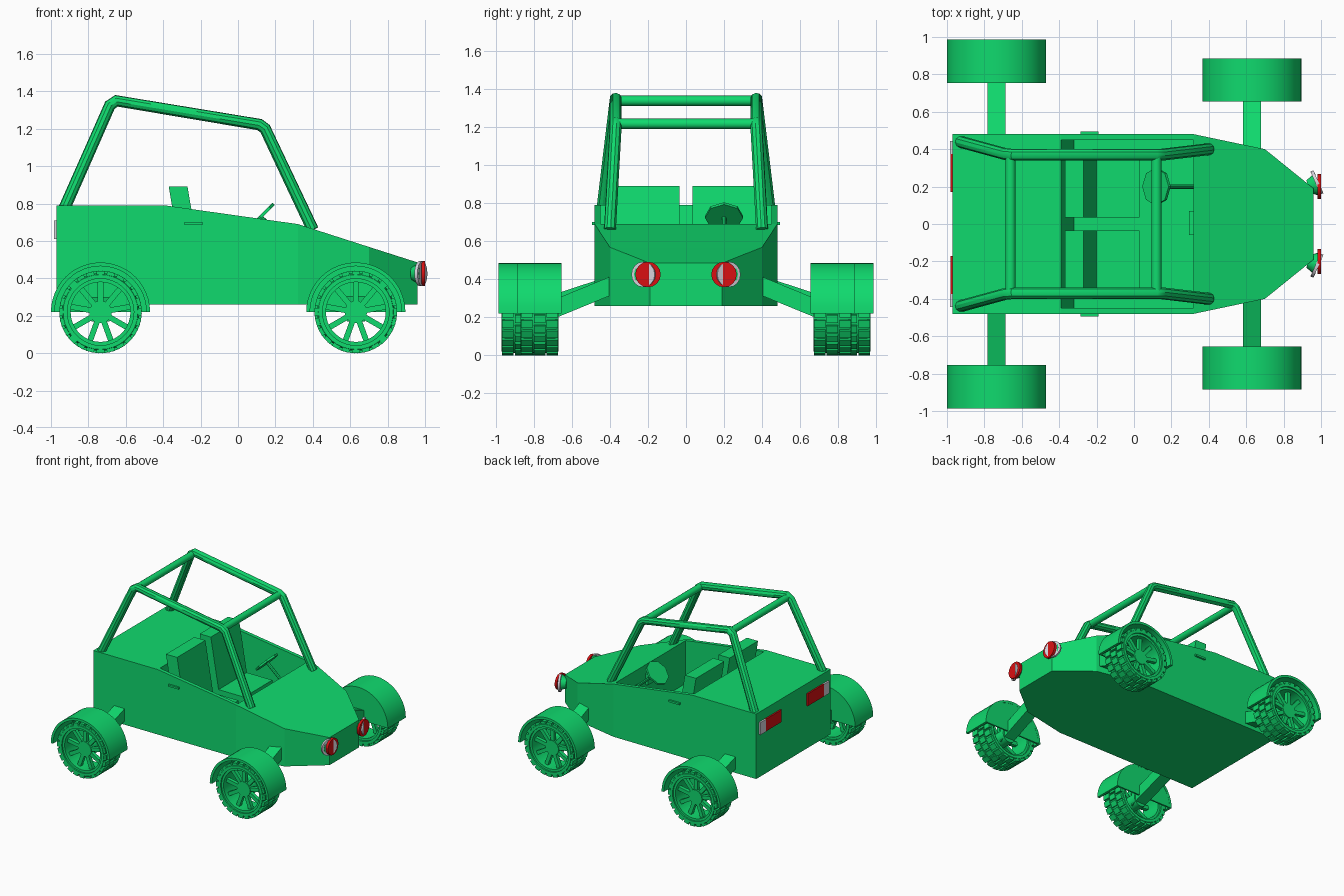
import bpy, bmesh, math
from mathutils import Vector, Matrix

if "Cube" in bpy.data.objects:
    bpy.data.objects.remove(bpy.data.objects["Cube"])


def material(name, rgb):
    m = bpy.data.materials.new(name)
    m.diffuse_color = (*rgb, 1)
    m.use_nodes = True
    m.node_tree.nodes["Principled BSDF"].inputs["Base Color"].default_value = m.diffuse_color
    return m


GREEN = material("green paint", (0.005, 0.70, 0.155))
RED = material("red lamp", (0.70, 0.005, 0.006))
GREY = material("pale grey trim", (0.68, 0.66, 0.72))


def finish(name, bm, mat=GREEN, smooth=False):
    bmesh.ops.recalc_face_normals(bm, faces=bm.faces)
    me = bpy.data.meshes.new(name)
    bm.to_mesh(me)
    bm.free()
    me.materials.append(mat)
    ob = bpy.data.objects.new(name, me)
    bpy.context.collection.objects.link(ob)
    if smooth:
        bpy.ops.object.select_all(action='DESELECT')
        ob.select_set(True)
        bpy.context.view_layer.objects.active = ob
        bpy.ops.object.shade_smooth_by_angle(angle=math.radians(35))
    return ob


def loft(bm, rings, closed=False):
    loops = [[bm.verts.new(p) for p in r] for r in rings]
    n = len(loops[0])
    pairs = list(zip(loops, loops[1:] + loops[:1])) if closed else list(zip(loops, loops[1:]))
    for a, b in pairs:
        for i in range(n):
            j = (i + 1) % n
            bm.faces.new((a[i], a[j], b[j], b[i]))
    if not closed:
        bm.faces.new(loops[0])
        bm.faces.new(loops[-1])


def prism(name, pts, y0, y1, mat=GREEN):
    """Extrude an x-z outline along y."""
    bm = bmesh.new()
    loft(bm, [[(x, y, z) for x, z in pts] for y in (y0, y1)])
    return finish(name, bm, mat)


def box(name, x0, x1, y0, y1, z0, z1, mat=GREEN):
    return prism(name, [(x0, z0), (x1, z0), (x1, z1), (x0, z1)], y0, y1, mat)


def rod(name, a, b, r0, r1=None, n=16, mat=GREEN, smooth=True):
    """Cylinder or cone from a to b."""
    a, b = Vector(a), Vector(b)
    bm = bmesh.new()
    rot = (b - a).to_track_quat('Z', 'Y').to_matrix().to_4x4()
    bmesh.ops.create_cone(bm, cap_ends=True, segments=n, radius1=r0,
                          radius2=r0 if r1 is None else r1, depth=(b - a).length,
                          matrix=Matrix.Translation((a + b) / 2) @ rot)
    return finish(name, bm, mat, smooth)


def arc_ring(name, cx, cz, section, n, full=True):
    """Sweep an (r, y) section round a y axis: a whole turn or the upper half."""
    bm = bmesh.new()
    count = n if full else n + 1
    span = 2 * math.pi if full else math.pi
    rings = []
    for i in range(count):
        t = span * i / n
        rings.append([(cx + r * math.cos(t), y, cz + r * math.sin(t)) for r, y in section])
    loft(bm, rings, closed=full)
    return finish(name, bm, smooth=True)


# Body tub: stations of x, half width, top height
bm = bmesh.new()
loft(bm, [[(x, -w, 0.26), (x, w, 0.26), (x, w, t), (x, -w, t)] for x, w, t in
          [(-0.97, 0.48, 0.79), (-0.39, 0.48, 0.79), (0.32, 0.48, 0.69),
           (0.70, 0.40, 0.568), (0.96, 0.19, 0.485)]])
body = finish("body", bm)

# Cockpit opening, with a sloping rear wall
cutter = prism("cockpit_cutter", [(-0.32, 0.34), (0.318, 0.34), (0.318, 1.0), (-0.43, 1.0),
                                  (-0.39, 0.79)], -0.45, 0.45)
cutter.hide_render = True
mod = body.modifiers.new("cockpit", 'BOOLEAN')
mod.operation, mod.solver, mod.object = 'DIFFERENCE', 'EXACT', cutter
bpy.context.view_layer.update()
cut = bpy.data.meshes.new_from_object(body.evaluated_get(bpy.context.evaluated_depsgraph_get()))
body.modifiers.clear()
body.data = cut
bpy.data.objects.remove(cutter)

# Seats
for side, s in (("left", 1), ("right", -1)):
    prism(side + "_seat", [(-0.37, 0.89), (-0.27, 0.89), (-0.20, 0.48), (0.03, 0.48),
                           (0.03, 0.34), (-0.28, 0.34)], s * 0.035, s * 0.40)

# Steering wheel, column and dash box
centre = Vector((0.12, 0.20, 0.728))
ahead = Vector((0.7, 0, -0.7)).normalized()
rod("steering_wheel", centre - ahead * 0.008, centre + ahead * 0.008, 0.10, n=8, smooth=False)
rod("steering_column", centre, (0.325, 0.20, 0.55), 0.012, n=8)
box("dash_box", 0.295, 0.33, -0.06, 0.07, 0.53, 0.62)


def tube(name, pts, r):
    cu = bpy.data.curves.new(name, 'CURVE')
    cu.dimensions = '3D'
    cu.bevel_depth, cu.bevel_resolution, cu.use_fill_caps = r, 3, True
    sp = cu.splines.new('POLY')
    sp.points.add(len(pts) - 1)
    for p, co in zip(sp.points, pts):
        p.co = (*co, 1)
    tmp = bpy.data.objects.new(name + "_path", cu)
    bpy.context.collection.objects.link(tmp)
    bpy.context.view_layer.update()
    bm = bmesh.new()
    me = bpy.data.meshes.new_from_object(tmp.evaluated_get(bpy.context.evaluated_depsgraph_get()))
    bm.from_mesh(me)
    bpy.data.objects.remove(tmp)
    return finish(name, bm, smooth=True)


# Roll cage: two side hoops and two cross bars
for side, s in (("left", 1), ("right", -1)):
    tube(side + "_cage_hoop", [(-0.93, s * 0.44, 0.77), (-0.685, s * 0.373, 1.325),
                               (-0.65, s * 0.37, 1.349), (0.115, s * 0.37, 1.222),
                               (0.145, s * 0.37, 1.20), (0.40, s * 0.40, 0.66)], 0.032)
rod("rear_cage_bar", (-0.66, -0.37, 1.338), (-0.66, 0.37, 1.338), 0.027)
rod("front_cage_bar", (0.12, -0.37, 1.217), (0.12, 0.37, 1.217), 0.027)


def wheel(label, cx, yi, s):
    """Wheel, fender and arm; yi is the tyre's inner y, s its side."""
    cz, yo = 0.22, yi + 0.20
    Y = lambda y: s * y
    # tyre and rim
    arc_ring(label + "_tyre", cx, cz, [(0.178, Y(yi)), (0.20, Y(yi)), (0.208, Y(yi + 0.02)),
             (0.208, Y(yo - 0.02)), (0.20, Y(yo)), (0.178, Y(yo))], 36)
    arc_ring(label + "_rim", cx, cz, [(0.160, Y(yi + 0.015)), (0.182, Y(yi + 0.015)),
             (0.182, Y(yo - 0.012)), (0.160, Y(yo - 0.012))], 36)
    # tread blocks, three staggered rows
    bm = bmesh.new()
    n = 24
    for row in range(3):
        y = yi + 0.033 + row * 0.067
        for k in range(n):
            rot = Matrix.Rotation(2 * math.pi * (k + 0.5 * (row % 2)) / n, 4, 'Y')
            bmesh.ops.create_cube(bm, size=1, matrix=Matrix.Translation((cx, Y(y), cz)) @ rot @
                                  Matrix.Translation((0, 0, 0.21)) @ Matrix.Diagonal((0.042, 0.06, 0.02, 1)))
    finish(label + "_tread", bm)
    # spokes and hub
    bm = bmesh.new()
    for k in range(9):
        rot = Matrix.Rotation(2 * math.pi * k / 9, 4, 'Y')
        bmesh.ops.create_cube(bm, size=1, matrix=Matrix.Translation((cx, Y(yo - 0.06), cz)) @ rot @
                              Matrix.Translation((0, 0, 0.105)) @ Matrix.Diagonal((0.03, 0.03, 0.125, 1)))
    finish(label + "_spokes", bm)
    rod(label + "_hub", (cx, Y(yi + 0.03), cz), (cx, Y(yo - 0.04), cz), 0.06, n=20)
    # fender: half shell with an inner wall
    a, b = yi - 0.016, yo + 0.016
    arc_ring(label + "_fender", cx, cz, [(0.245, Y(a)), (0.265, Y(a)), (0.265, Y(b)),
             (0.245, Y(b))], 24, full=False)
    prism(label + "_fender_wall", [(cx + 0.255 * math.cos(math.pi * i / 24),
          cz + 0.255 * math.sin(math.pi * i / 24)) for i in range(25)], Y(a + 0.001), Y(a + 0.013))
    # sloping suspension arm
    bm = bmesh.new()
    loft(bm, [[(cx - 0.048, Y(y), z - 0.05), (cx + 0.048, Y(y), z - 0.05),
               (cx + 0.048, Y(y), z + 0.05), (cx - 0.048, Y(y), z + 0.05)]
              for y, z in ((0.36, 0.38), (yi + 0.08, 0.22))])
    finish(label + "_arm", bm)


for side, s in (("left", 1), ("right", -1)):
    wheel("rear_" + side + "_wheel", -0.735, 0.77, s)
    wheel("front_" + side + "_wheel", 0.63, 0.67, s)

    # Headlamps: bucket, tilted grey ring and red lens
    rod(side + "_headlamp_bucket", (0.93, s * 0.20, 0.425), (0.982, s * 0.212, 0.425), 0.035, 0.063)
    rod(side + "_headlamp_ring", (0.970, s * 0.219, 0.425), (0.986, s * 0.226, 0.425), 0.067, mat=GREY)
    rod(side + "_headlamp_lens", (0.980, s * 0.20, 0.425), (1.0, s * 0.20, 0.425), 0.067, mat=RED)

    # Tail lamps with grey outer strips
    box(side + "_tail_lamp", -0.982, -0.965, s * 0.17, s * 0.375, 0.61, 0.71, RED)
    box(side + "_tail_strip", -0.984, -0.965, s * 0.375, s * 0.445, 0.61, 0.71, GREY)

    # Door handles
    box(side + "_door_handle", -0.285, -0.19, s * 0.47, s * 0.495, 0.685, 0.70)
